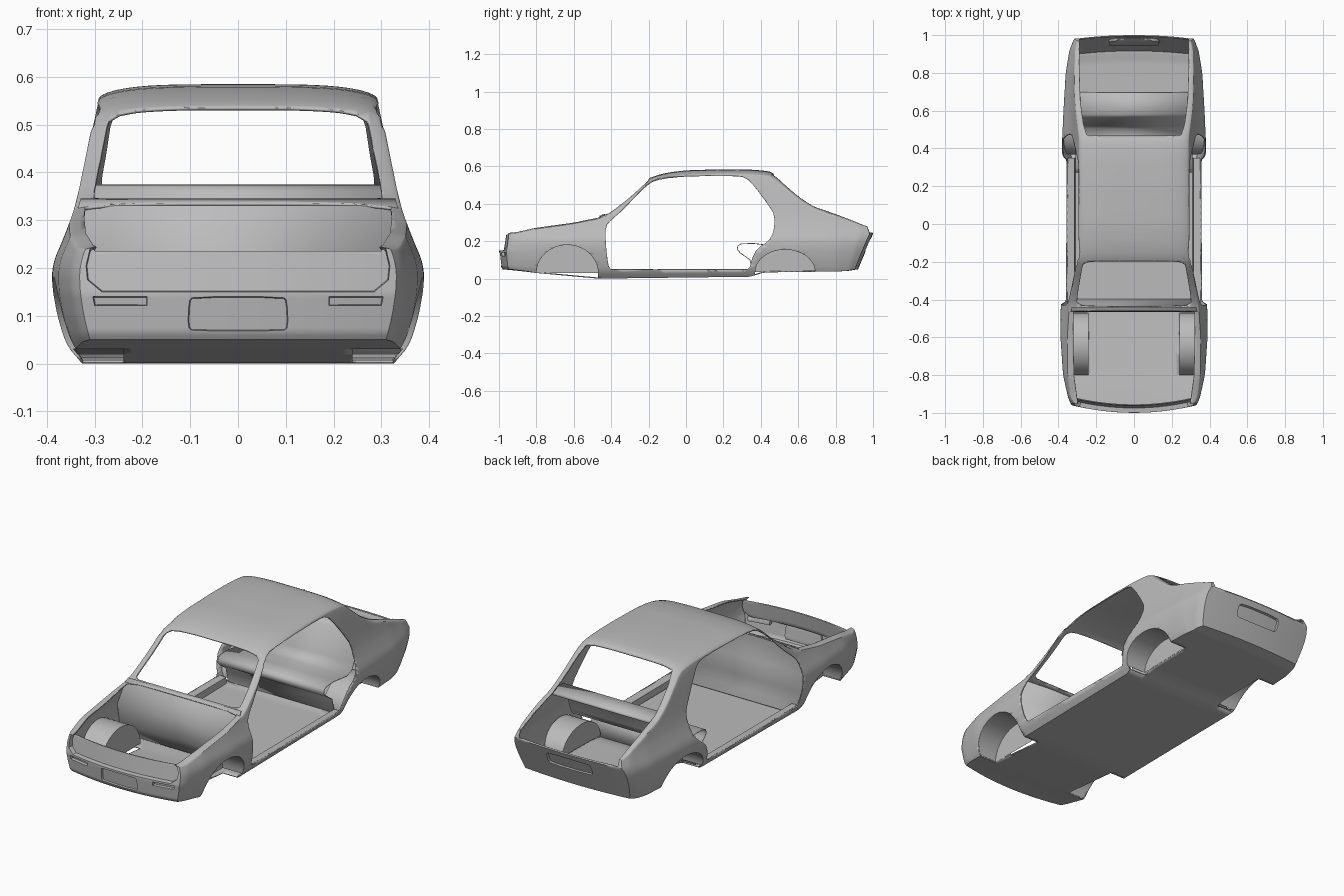
import bpy, bmesh, math
from mathutils import Vector

cube = bpy.data.objects.get("Cube")
if cube:
    bpy.data.objects.remove(cube, do_unlink=True)

grey = bpy.data.materials.new("primer_grey")
grey.use_nodes = True
grey.diffuse_color = (0.5, 0.5, 0.5, 1)
bsdf = next(n for n in grey.node_tree.nodes if n.type == "BSDF_PRINCIPLED")
bsdf.inputs["Base Color"].default_value = (0.5, 0.5, 0.5, 1)


# ---------- helpers ----------
def lerp_table(table, v):
    if v <= table[0][0]:
        return table[0][1]
    for (a, p), (b, q) in zip(table, table[1:]):
        if v <= b:
            return p + (q - p) * (v - a) / (b - a)
    return table[-1][1]


def soft(table, v, r=0.02):
    return (lerp_table(table, v - r) + lerp_table(table, v) + lerp_table(table, v + r)) / 3


def weld(bm):
    bmesh.ops.remove_doubles(bm, verts=bm.verts, dist=0.0002)
    bmesh.ops.recalc_face_normals(bm, faces=bm.faces)


def finish(name, bm, depth=0):
    mesh = bpy.data.meshes.new(name)
    bm.to_mesh(mesh)
    bm.free()
    mesh.materials.append(grey)
    obj = bpy.data.objects.new(name, mesh)
    bpy.context.scene.collection.objects.link(obj)
    bpy.ops.object.select_all(action="DESELECT")
    obj.select_set(True)
    bpy.context.view_layer.objects.active = obj
    bpy.ops.object.shade_smooth_by_angle(angle=math.radians(32))
    if depth:
        mod = obj.modifiers.new("thickness", "SOLIDIFY")
        mod.thickness = depth
        mod.offset = -1


def grid(bm, fn, us, vs):
    rows = [[bm.verts.new(fn(u, v)) for v in vs] for u in us]
    for r0, r1 in zip(rows, rows[1:]):
        for j in range(len(vs) - 1):
            bm.faces.new((r0[j], r0[j + 1], r1[j + 1], r1[j]))


def rounded(points):
    out = []
    for (a, b), (c, d) in zip(points, points[1:] + points[:1]):
        out += [(a * .75 + c * .25, b * .75 + d * .25), (a * .25 + c * .75, b * .25 + d * .75)]
    return out


def mirrored(points):
    return points + [(-x, y) for x, y in reversed(points)]


def inside(poly, u, v):
    hit = False
    for (a, b), (c, d) in zip(poly, poly[1:] + poly[:1]):
        if (b > v) != (d > v) and u < a + (c - a) * (v - b) / (d - b):
            hit = not hit
    return hit


def slice_near(bm, lo, hi, co, no):
    """Split only the faces that touch the box lo..hi along one plane."""
    faces = []
    for f in bm.faces:
        p = f.verts[0].co
        if any(p[i] < lo[i] - .1 or p[i] > hi[i] + .1 for i in range(3)):
            continue
        cs = [v.co for v in f.verts]
        if all(min(c[i] for c in cs) <= hi[i] and max(c[i] for c in cs) >= lo[i] for i in range(3)):
            faces.append(f)
    if faces:
        geom = faces + list({e for f in faces for e in f.edges}) + list({v for f in faces for v in f.verts})
        bmesh.ops.bisect_plane(bm, geom=geom, dist=1e-5, plane_co=co, plane_no=no)


def carve(bm, outline, axis, lo, hi):
    """Cut an outline into the skin and return the faces inside it."""
    def place(p, d):
        c = list(p)
        c.insert(axis, d)
        return Vector(c)
    for p, q in zip(outline, outline[1:] + outline[:1]):
        low = place([min(p[i], q[i]) - .0005 for i in (0, 1)], lo)
        high = place([max(p[i], q[i]) + .0005 for i in (0, 1)], hi)
        slice_near(bm, low, high, place(p, 0), place((q[1] - p[1], p[0] - q[0]), 0).normalized())
    for d in (lo, hi):
        low = place([min(p[i] for p in outline) for i in (0, 1)], d)
        high = place([max(p[i] for p in outline) for i in (0, 1)], d)
        slice_near(bm, low, high, low, place((0, 0), 1))
    bm.normal_update()
    found = []
    for f in bm.faces:
        c = list(f.calc_center_median())
        if lo < c.pop(axis) < hi and inside(outline, *c):
            found.append(f)
    return found


def opening(bm, outline, axis, lo, hi):
    bmesh.ops.delete(bm, geom=carve(bm, outline, axis, lo, hi), context="FACES")


def recess(bm, outline, facing, depth):
    lo, hi = (-1.1, -.88) if facing < 0 else (.88, 1.1)
    faces = [f for f in carve(bm, outline, 1, lo, hi) if f.normal.y * facing > .5]
    bmesh.ops.inset_region(bm, faces=faces, thickness=.002, use_boundary=True)
    bmesh.ops.translate(bm, verts=list({v for f in faces for v in f.verts}), vec=(0, -facing * depth, 0))


# ---------- body shape tables ----------
TOP = [(-1, .25), (-.95, .252), (-.82, .275), (-.6, .305), (-.46, .335), (-.42, .35),
       (-.3, .445), (-.2, .54), (-.1, .567), (0, .579), (.2, .585), (.35, .583),
       (.46, .573), (.5, .54), (.6, .45), (.68, .395), (.8, .352), (.9, .322), (1, .288)]
BOTTOM = [(-1, .05), (-.8, .03), (-.47, 0), (.34, .01), (.42, .033), (.9, .04), (1, .05)]
WIDTH = [(-1, .33), (-.97, .347), (-.9, .36), (-.8, .376), (-.6, .39), (-.4, .388),
         (0, .385), (.4, .383), (.6, .374), (.8, .362), (.95, .343), (1, .325)]
TAPER = [(0, .83), (.02, .89), (.05, .935), (.1, .972), (.15, .995), (.19, 1), (.22, .985),
         (.25, .95), (.3, .9), (.35, .865), (.4, .84), (.5, .79), (.56, .755)]
CROWN = [(-.5, .012), (-.25, .03), (.5, .03), (.75, .015)]
NOSE = [(.03, .95), (.05, .98), (.065, .99), (.145, 1), (.24, .985)]
TAIL = [(.05, .92), (.24, 1), (.29, .98)]


def half_width(y, z):
    return soft(WIDTH, y, .01) * soft(TAPER, z, .01)


def end_y(front, x, z):
    if front:
        return .04 * (x / .33) ** 2 - lerp_table(NOSE, z)
    return lerp_table(TAIL, z) - .02 * (x / .33) ** 2


def body_point(s, t, k):
    """s runs nose to tail, t floor to roof edge, k side to side."""
    zb, crown = lerp_table(BOTTOM, s), lerp_table(CROWN, s)
    ze = soft(TOP, s) - crown
    x = k * half_width(s, zb + t * (ze - zb))
    z = zb + t * (ze + crown * max(0, 1 - k ** 4) ** .6 - zb)
    y = s
    if abs(s) > .8:
        side = math.copysign(.8, s)
        y = side + (abs(s) - .8) / .2 * (end_y(s < 0, x, z) - side)
    return x, y, z


# ---------- body skin ----------
ROWS = [i / 24 for i in range(25)]
COLS = [math.sin(math.pi / 2 * i / 18) for i in range(-18, 19)]
STATIONS = [.6 * u + .4 * math.sin(math.pi / 2 * u) for u in (i / 32 for i in range(-32, 33))]
body = bmesh.new()
for k in (-1, 1):
    grid(body, lambda s, t: body_point(s, t, k), STATIONS, ROWS)
for t in (0, 1):
    grid(body, lambda s, c: body_point(s, t, c), STATIONS, COLS)
for s in (-1, 1):
    grid(body, lambda t, c: body_point(s, t, c), ROWS, COLS)
weld(body)

# ---------- grille, plate and lamp recesses ----------
recess(body, mirrored([(.285, .15), (.315, .175), (.318, .205), (.305, .26)]), -1, .025)
recess(body, rounded(mirrored([(.095, .068), (.105, .075), (.103, .13), (.095, .14)])), -1, .01)
for side in (-1, 1):
    recess(body, [(side * x, z) for x, z in ((.19, .121), (.3, .121), (.304, .14), (.19, .14))], -1, .015)
recess(body, rounded(mirrored([(.115, .145), (.13, .155), (.13, .2), (.115, .212)])), 1, .012)

# ---------- openings ----------
door = [(-.41, .05), (-.42, .1), (-.43, .2), (-.43, .28), (-.4, .315), (-.34, .365),
        (-.26, .45), (-.2, .515), (-.13, .54), (0, .548), (.25, .55), (.32, .543),
        (.37, .49), (.44, .395), (.475, .34), (.47, .25), (.44, .2), (.38, .16),
        (.35, .1), (.34, .05), (.3, .048), (-.38, .048)]
windscreen = [(.2, -.437), (.302, -.43), (.3, -.38), (.278, -.25), (.268, -.205), (.19, -.198)]
bonnet = [(.28, -1.1), (.3, -.93), (.318, -.8), (.322, -.55), (.32, -.465), (.25, -.462)]
boot = [(.2, .468), (.25, .472), (.268, .53), (.285, .66), (.29, .85), (.288, 1.1)]
opening(body, rounded(door), 0, -1, 1)
opening(body, rounded(mirrored(windscreen)), 2, .3, .8)
opening(body, mirrored(bonnet), 2, .236, .8)
opening(body, mirrored(boot), 2, .246, .8)


def arch(yc, zc, ry, rz):
    return [(yc + ry * math.cos(a), zc + rz * math.sin(a))
            for a in (math.pi * i / 20 for i in range(21))]


ARCHES = {"front": arch(-.635, .03, .165, .15), "rear": arch(.53, .035, .16, .12)}
for pts in ARCHES.values():
    for lo, hi in ((-.7, -.24), (.24, .7)):
        opening(body, pts + [(pts[-1][0], -.2), (pts[0][0], -.2)], 0, lo, hi)
finish("body_shell", body, .006)

# ---------- wheel wells ----------
for name, pts in ARCHES.items():
    for side, label in ((1, "left"), (-1, "right")):
        bm = bmesh.new()
        inner = [bm.verts.new((side * .24, y, z)) for y, z in pts]
        outer = [bm.verts.new((side * (half_width(y, z) - .003), y, z)) for y, z in pts]
        bm.faces.new(inner)
        for i in range(len(pts) - 1):
            bm.faces.new((inner[i], inner[i + 1], outer[i + 1], outer[i]))
        weld(bm)
        finish(f"{name}_{label}_wheel_well", bm)


# ---------- inner panels ----------
def sheet(name, profile, limit):
    bm = bmesh.new()
    grid(bm, lambda p, k: (k * min(limit, half_width(*p) - .008), *p), profile, [-1, 1])
    weld(bm)
    finish(name, bm, .004)


sheet("firewall", [(-.445, .345), (-.462, .33), (-.466, .2), (-.46, .1), (-.44, .04), (-.4, .012)], .4)
sheet("rear_seat_and_shelf", [(.36, .02), (.34, .1), (.29, .135), (.272, .155), (.275, .175),
                              (.295, .188), (.36, .19), (.46, .178), (.505, .19), (.52, .22),
                              (.565, .36), (.58, .373), (.695, .375), (.7, .362)], .31)
for side, label in ((1, "left"), (-1, "right")):
    bm = bmesh.new()
    rail = [(.31, .014), (.315, .046), (.352, .049)]
    grid(bm, lambda p, y: (side * p[0], y, p[1]), rail, [-.43, .35])
    weld(bm)
    finish(label + "_inner_sill", bm)
